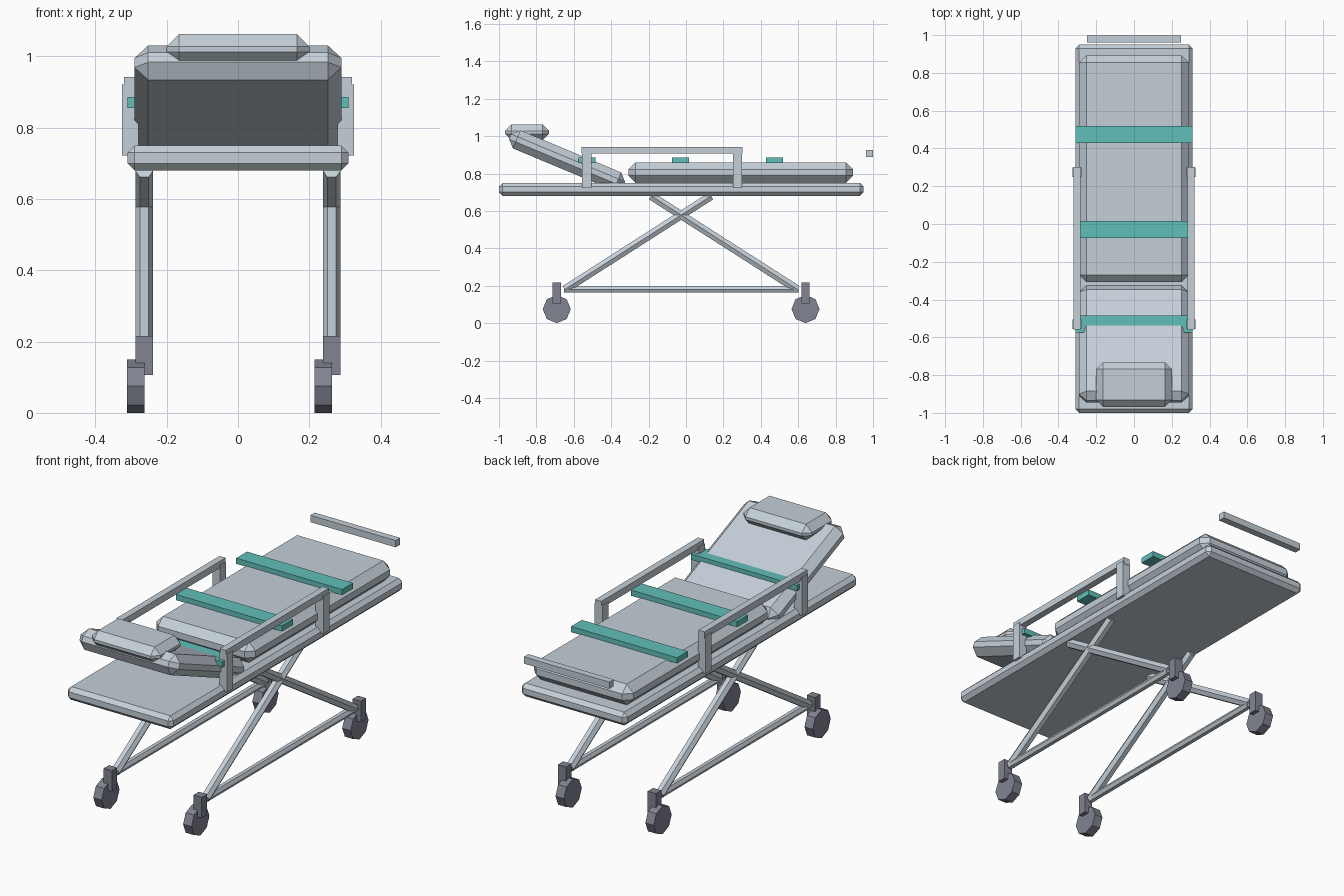
import bpy, bmesh, math
from mathutils import Vector, Matrix

cube = bpy.data.objects.get("Cube")
if cube:
    bpy.data.objects.remove(cube, do_unlink=True)


def material(name, rgb):
    mat = bpy.data.materials.new(name)
    mat.use_nodes = True
    mat.diffuse_color = (*rgb, 1)
    mat.node_tree.nodes["Principled BSDF"].inputs["Base Color"].default_value = (*rgb, 1)
    return mat


PALE = material("pale_grey", (0.56, 0.63, 0.69))
TEAL = material("teal", (0.12, 0.52, 0.49))
DARK = material("dark_grey", (0.22, 0.23, 0.285))


def finish(name, bm, mat):
    bmesh.ops.recalc_face_normals(bm, faces=bm.faces)
    mesh = bpy.data.meshes.new(name)
    bm.to_mesh(mesh)
    bm.free()
    mesh.materials.append(mat)
    obj = bpy.data.objects.new(name, mesh)
    bpy.context.collection.objects.link(obj)
    return obj


def box(name, centre, size, mat, chamfer=0):
    """Box with optional one-step chamfered edges."""
    bm = bmesh.new()
    bmesh.ops.create_cube(bm, size=1, matrix=Matrix.Diagonal((*size, 1)))
    if chamfer:
        bmesh.ops.bevel(bm, geom=bm.edges[:], offset=chamfer, segments=1,
                        profile=0.5, affect='EDGES')
    obj = finish(name, bm, mat)
    obj.location = centre
    return obj


def prism(name, start, end, side, radius, sides, mat):
    """Capped straight bar whose first corner points along side."""
    start, end, side = Vector(start), Vector(end), Vector(side)
    up = (end - start).normalized().cross(side)
    bm = bmesh.new()
    ring = []
    for i in range(sides):
        a = math.tau * i / sides
        ring.append(bm.verts.new(start + radius * (side * math.cos(a) + up * math.sin(a))))
    cap = bm.faces.new(ring)
    extruded = bmesh.ops.extrude_face_region(bm, geom=[cap], use_keep_orig=True)["geom"]
    bmesh.ops.translate(bm, vec=end - start,
                        verts=[v for v in extruded if isinstance(v, bmesh.types.BMVert)])
    return finish(name, bm, mat)


# Deck and padding
box("deck", (0, -0.025, 0.715), (0.62, 1.95, 0.07), PALE, 0.02)
box("mattress", (0, 0.293, 0.805), (0.58, 1.2, 0.11), PALE, 0.038)
backrest = box("backrest", (0, -0.636, 0.87), (0.58, 0.66, 0.105), PALE, 0.038)
backrest.rotation_euler.x = -math.radians(22.7)
box("pillow", (0, -0.85, 1.02), (0.4, 0.235, 0.085), PALE, 0.035)

# Straps across the bed
for label, y in (("upper", -0.53), ("middle", -0.03), ("lower", 0.473)):
    box(label + "_strap", (0, y, 0.871), (0.62, 0.09, 0.03), TEAL)

# Push bar at the foot
box("push_bar", (0, 0.98, 0.907), (0.5, 0.037, 0.036), PALE)

MID = -0.026  # centre of the undercarriage along the bed
for side_name, s in (("left", 1), ("right", -1)):
    # Guard rail
    box(side_name + "_rail", (s * 0.302, -0.128, 0.925), (0.036, 0.86, 0.036), PALE)
    for end_name, y in (("front", -0.531), ("back", 0.275)):
        box(f"{side_name}_{end_name}_rail_post", (s * 0.302, y, 0.822),
            (0.046, 0.05, 0.2), PALE)
    # Crossed legs, lower brace and casters
    x = s * 0.263
    prism(side_name + "_brace", (x, MID - 0.627, 0.18), (x, MID + 0.627, 0.18),
          (1, 0, 0), 0.02, 6, PALE)
    for end_name, e in (("front", -1), ("back", 1)):
        tag = f"{side_name}_{end_name}_"
        prism(tag + "leg", (x, MID + e * 0.622, 0.18), (x, MID - e * 0.16, 0.68),
              (1, 0, 0), 0.025, 6, PALE)
        y = MID + e * 0.665
        box(tag + "fork", (x, y, 0.161), (0.048, 0.045, 0.11), DARK)
        prism(tag + "wheel", (x - 0.048, y, 0.075), (x + 0.001, y, 0.075),
              (0, 0, 1), 0.075, 8, DARK)
